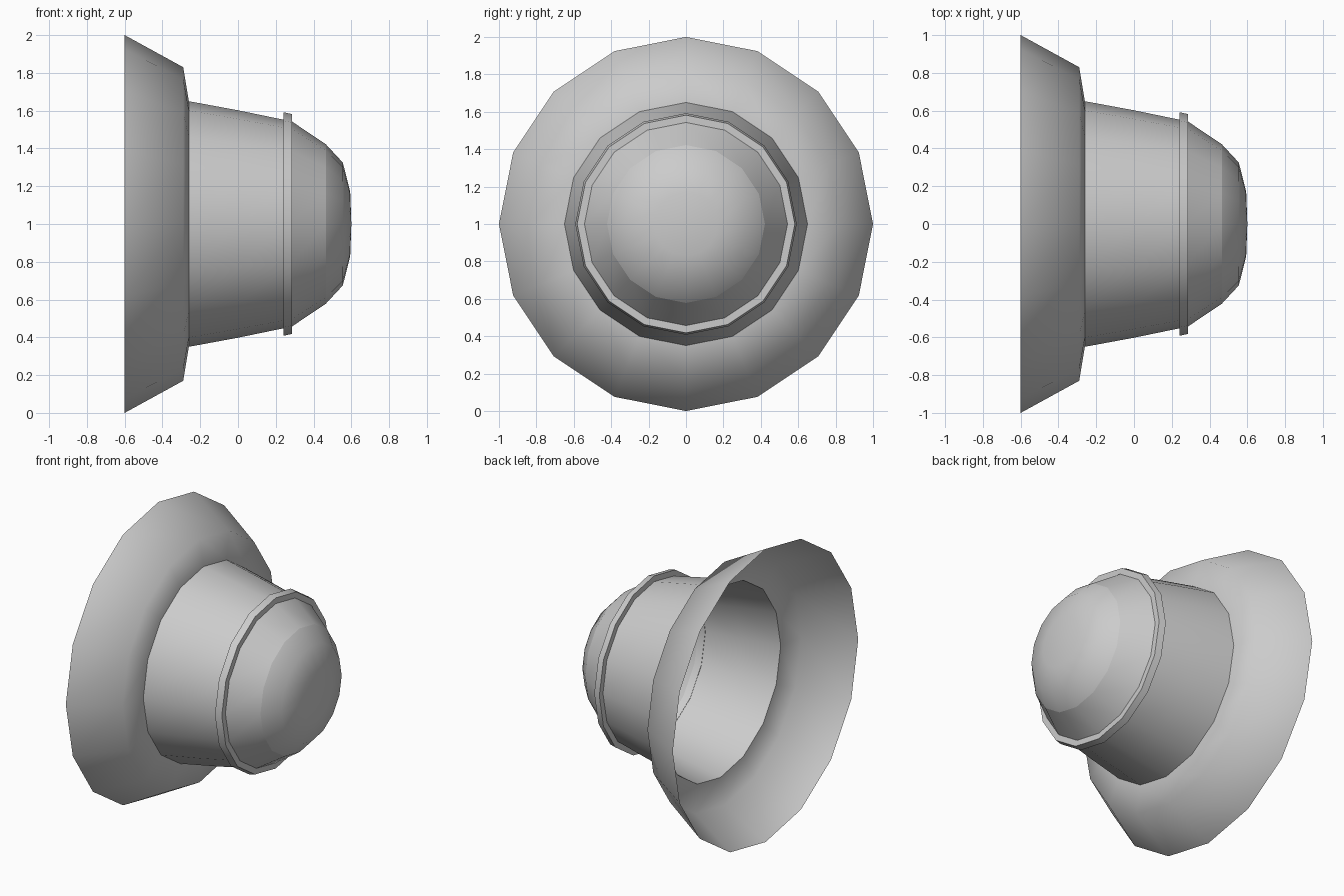
import bpy, bmesh
from math import sin, cos, pi

if "Cube" in bpy.data.objects:
    bpy.data.objects.remove(bpy.data.objects["Cube"])

SIDES = 16


def revolve(name, profile, closed=False, smooth=True):
    """Revolve an (x, radius) profile around the horizontal x axis at z = 1."""
    bm = bmesh.new()
    rings = []
    for x, r in profile:
        if r == 0:
            rings.append([bm.verts.new((x, 0, 1))] * SIDES)
        else:
            rings.append([bm.verts.new((x, r * sin(2 * pi * i / SIDES),
                                        1 + r * cos(2 * pi * i / SIDES)))
                          for i in range(SIDES)])
    pairs = list(zip(rings, rings[1:]))
    if closed:
        pairs.append((rings[-1], rings[0]))
    for a, b in pairs:
        for i in range(SIDES):
            j = (i + 1) % SIDES
            corners = list(dict.fromkeys((a[i], b[i], b[j], a[j])))
            bm.faces.new(corners).smooth = smooth
    bmesh.ops.recalc_face_normals(bm, faces=bm.faces)
    # Open shells: make the normals face away from the axis
    if not closed:
        f = max(bm.faces, key=lambda f: f.calc_center_median().z)
        if f.normal.z < 0:
            bmesh.ops.reverse_faces(bm, faces=bm.faces)
    mesh = bpy.data.meshes.new(name)
    bm.to_mesh(mesh)
    bm.free()
    obj = bpy.data.objects.new(name, mesh)
    bpy.context.collection.objects.link(obj)
    return obj


# Wide open skirt at the back
revolve("flared_skirt", [(-0.60, 1.0), (-0.29, 0.83), (-0.26, 0.65)])

# Tapering hollow barrel
revolve("barrel", [(-0.26, 0.65), (0.0, 0.602), (0.285, 0.543)])

# Raised band with crisp edges
band = revolve("collar_band", [(0.24, 0.592), (0.285, 0.582),
                               (0.285, 0.54), (0.24, 0.55)], closed=True)
bpy.context.view_layer.objects.active = band
band.select_set(True)
bpy.ops.object.shade_smooth_by_angle()

# Conical shoulder and rounded nose
revolve("nose_shoulder", [(0.285, 0.543), (0.465, 0.422)])
revolve("nose_cap", [(0.465, 0.422), (0.555, 0.325), (0.594, 0.17), (0.60, 0)])
